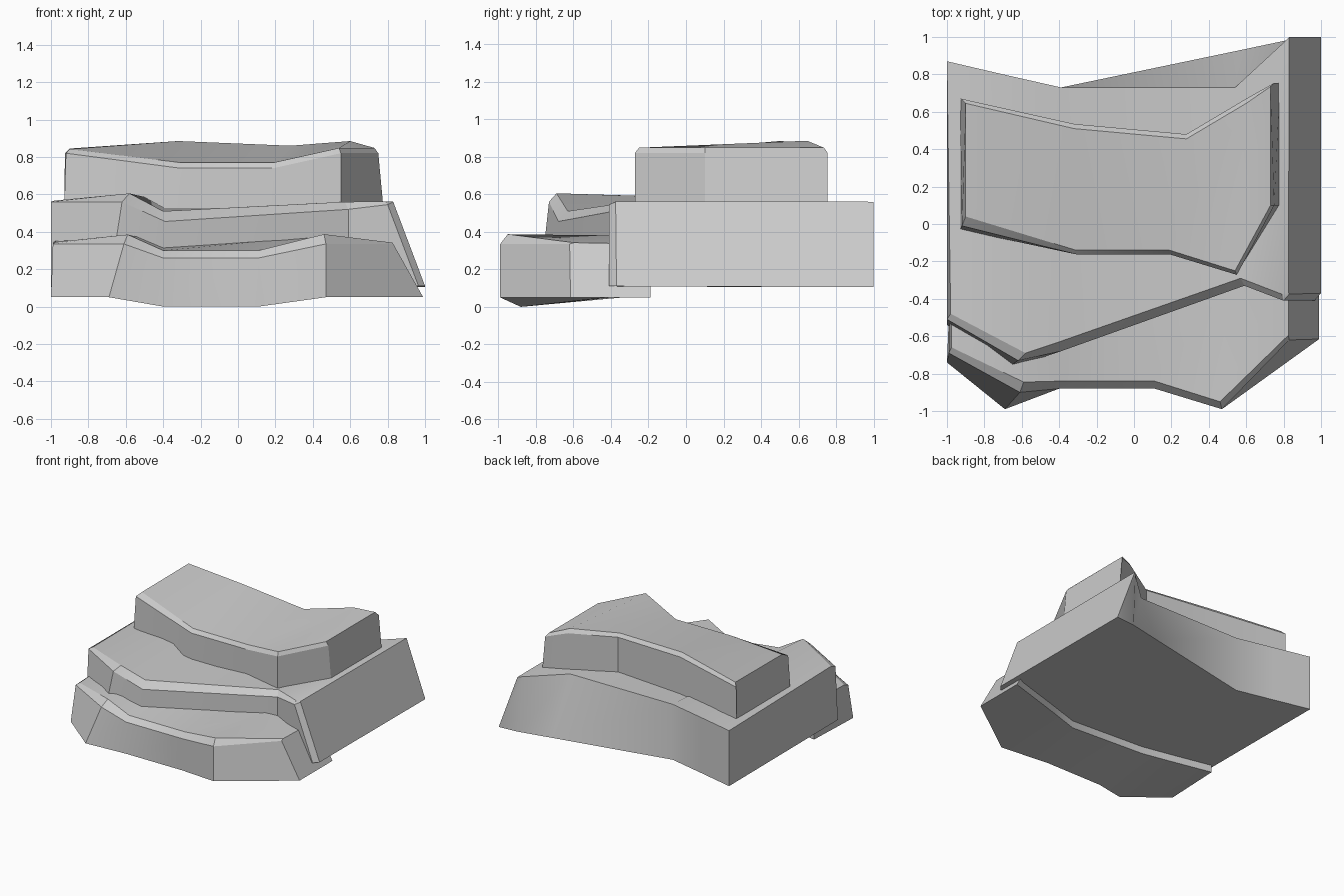
import bpy, bmesh, math


def at_height(rail, z):
    """Copy a rail flattened to one height."""
    return [(p[0], p[1], z) for p in rail]


def slab(name, rails):
    """Skin a closed loop of left-to-right rails and cap both ends."""
    bm = bmesh.new()
    rows = [[bm.verts.new(p) for p in rail] for rail in rails]
    for i, a in enumerate(rows):
        b = rows[(i + 1) % len(rows)]
        for j in range(len(a) - 1):
            bm.faces.new((a[j], a[j + 1], b[j + 1], b[j]))
    bm.faces.new([r[0] for r in rows])
    bm.faces.new([r[-1] for r in rows])
    bmesh.ops.recalc_face_normals(bm, faces=bm.faces[:])
    mesh = bpy.data.meshes.new(name)
    bm.to_mesh(mesh)
    bm.free()
    obj = bpy.data.objects.new(name, mesh)
    bpy.context.collection.objects.link(obj)
    bpy.ops.object.select_all(action='DESELECT')
    obj.select_set(True)
    bpy.context.view_layer.objects.active = obj
    bpy.ops.object.shade_smooth_by_angle(angle=math.radians(25))
    return obj


# Lower front ledge
foot = [(-1, -.74, .05), (-.69, -.99, .05), (-.4, -.88, 0), (.11, -.88, 0), (.47, -.99, .05), (.99, -.615, .05)]
lip = [(-.99, -.69, .335), (-.61, -.9, .335), (-.4, -.88, .26), (.11, -.88, .26), (.47, -.99, .335), (.83, -.62, .335)]
rim = [(-.975, -.66, .345), (-.59, -.845, .385), (-.4, -.84, .3), (.11, -.84, .3), (.46, -.95, .387), (.825, -.595, .342)]
back = [(-.98, -.26, .36), (-.6, -.34, .385), (-.4, -.38, .34), (.25, -.42, .36), (.5, -.34, .38), (.83, -.19, .335)]
base = at_height(back[:-1] + [(.99, -.19, 0)], .05)
slab("lower_ledge", [foot, lip, rim, back, base])

# Large middle ledge
lip = [(-1, -.51, .56), (-.62, -.73, .56), (-.39, -.68, .455), (.59, -.33, .52), (.8, -.41, .545), (.83, -.375, .56)]
rim = [(-.98, -.48, .567), (-.58, -.69, .605), (-.4, -.63, .51), (.57, -.29, .56), (.79, -.375, .562), (.825, -.365, .562)]
back = at_height([(-1, .87), (-.7, .8), (-.39, .73), (.54, .73), (.8, .97), (.83, 1)], .56)
base = at_height([(-1, .87), (-.7, .8), (-.39, .73), (.57, .93), (.83, .985), (1, 1)], .105)
foot = at_height([(-1, -.54), (-.69, -.78), (-.39, -.68), (.59, -.33), (.965, -.41), (1, -.37)], .11)
slab("middle_ledge", [foot, lip, rim, back, base])

# Upper ledge
lip = [(-.92, -.01, .82), (-.31, -.162, .74), (.19, -.162, .74), (.55, -.272, .82), (.75, .1, .82)]
rim = [(-.9, .04, .842), (-.31, -.14, .77), (.19, -.14, .77), (.54, -.25, .848), (.73, .1, .848)]
back_rim = [(-.9, .645, .845), (-.32, .51, .885), (.28, .455, .86), (.6, .645, .885), (.73, .735, .848)]
back_lip = [(-.925, .67, .82), (-.32, .535, .855), (.28, .48, .835), (.6, .67, .855), (.75, .755, .82)]
foot = at_height([(-.93, -.03)] + lip[1:4] + [(.78, .1)], .5)
base = at_height([(-.93, .67)] + back_lip[1:4] + [(.78, .755)], .5)
slab("upper_ledge", [foot, lip, rim, back_rim, back_lip, base])
